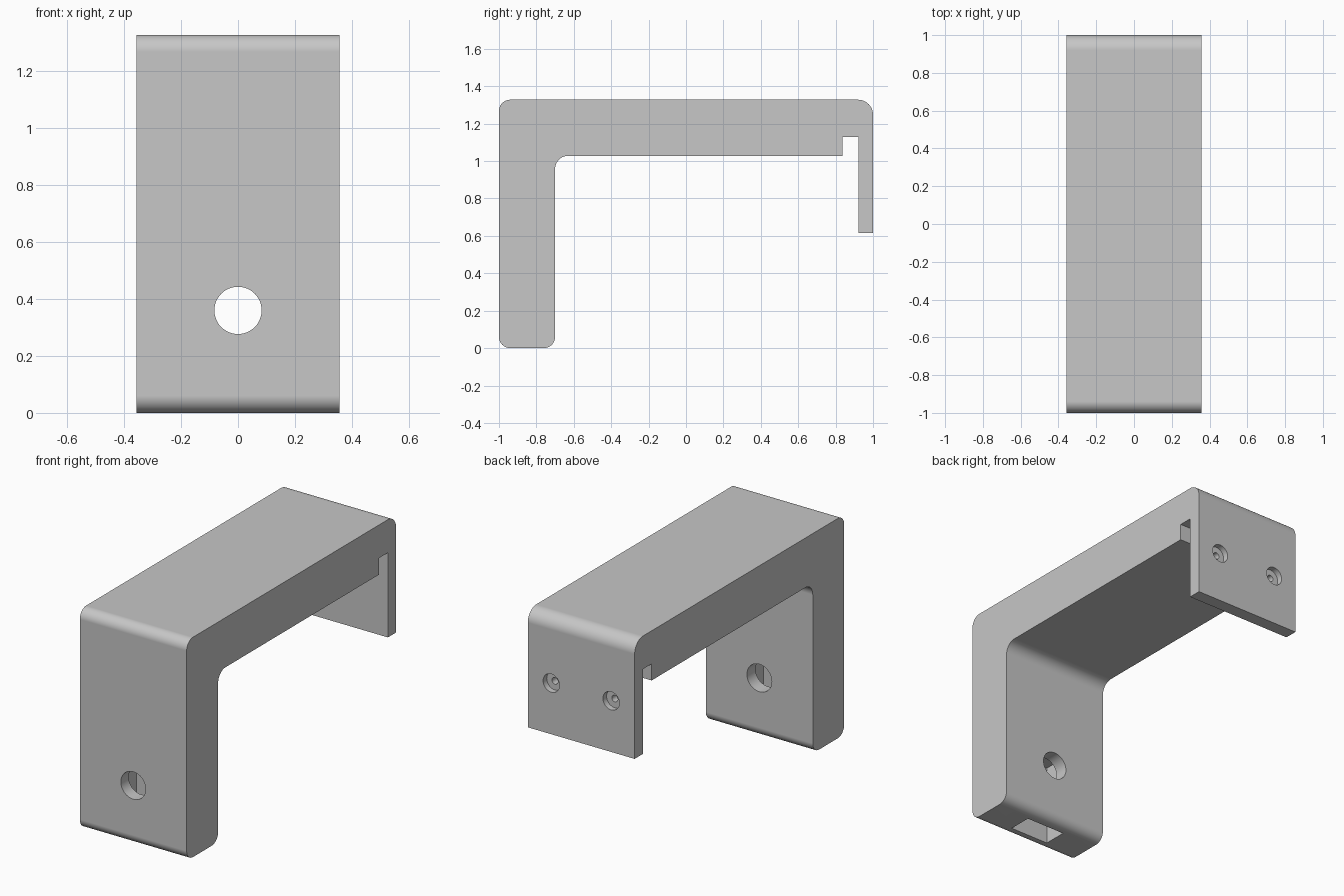
import bpy, bmesh
from math import radians, pi
from mathutils import Vector, Matrix

cube = bpy.data.objects.get("Cube")
if cube:
    bpy.data.objects.remove(cube, do_unlink=True)

HALF_WIDTH = 0.357
HEIGHT = 1.328

grey = bpy.data.materials.new("plain grey")
grey.use_nodes = True
colour = (0.57, 0.57, 0.57, 1)
grey.diffuse_color = colour
grey.node_tree.nodes["Principled BSDF"].inputs["Base Color"].default_value = colour


def make_object(name, bm):
    bmesh.ops.recalc_face_normals(bm, faces=bm.faces)
    mesh = bpy.data.meshes.new(name)
    bm.to_mesh(mesh)
    bm.free()
    mesh.materials.append(grey)
    obj = bpy.data.objects.new(name, mesh)
    bpy.context.collection.objects.link(obj)
    return obj


def rounded(corners, steps=10):
    """Turn (y, z, radius) right-angle corners into outline points."""
    points = []
    for i, (y, z, r) in enumerate(corners):
        p = Vector((y, z))
        if not r:
            points.append(p)
            continue
        before = (Vector(corners[i - 1][:2]) - p).normalized()
        after = (Vector(corners[(i + 1) % len(corners)][:2]) - p).normalized()
        centre = p + (before + after) * r
        for s in range(steps + 1):
            turn = Matrix.Rotation(0, 2)
            a = pi / 2 * s / steps
            from math import sin, cos
            points.append(centre - after * r * cos(a) - before * r * sin(a))
    return points


def box_cutter(x, y, z):
    bm = bmesh.new()
    size = [b - a for a, b in (x, y, z)]
    middle = [(a + b) / 2 for a, b in (x, y, z)]
    bmesh.ops.create_cube(bm, size=1, matrix=Matrix.Translation(middle) @ Matrix.Diagonal((*size, 1)))
    return make_object("pocket_cutter", bm)


def hole_cutter(x, z, radius, y0, y1):
    bm = bmesh.new()
    place = Matrix.Translation((x, (y0 + y1) / 2, z)) @ Matrix.Rotation(pi / 2, 4, 'X')
    bmesh.ops.create_cone(bm, cap_ends=True, segments=48, radius1=radius,
                          radius2=radius, depth=y1 - y0, matrix=place)
    return make_object("hole_cutter", bm)


# Hooked bracket: front leg, top beam, slot and thin back plate in one profile
outline = rounded([
    (-1, 0, 0.06), (-1, HEIGHT, 0.06), (1, HEIGHT, 0.08),
    (1, 0.616, 0), (0.921, 0.616, 0), (0.921, 1.128, 0),
    (0.838, 1.128, 0), (0.838, 1.028, 0),
    (-0.7, 1.028, 0.07), (-0.7, 0, 0.06),
])
bm = bmesh.new()
side = bm.faces.new([bm.verts.new((-HALF_WIDTH, p.x, p.y)) for p in outline])
extruded = bmesh.ops.extrude_face_region(bm, geom=[side])
moved = [v for v in extruded["geom"] if isinstance(v, bmesh.types.BMVert)]
bmesh.ops.translate(bm, verts=moved, vec=(2 * HALF_WIDTH, 0, 0))
bracket = make_object("hooked_bracket", bm)

# Nut pocket in the leg's underside and the bolt hole across it
cutters = [
    box_cutter((-0.13, 0.13), (-0.925, -0.782), (-0.1, 0.49)),
    hole_cutter(0, 0.36, 0.083, -1.1, -0.6),
]
# Counterbored screw holes in the back plate
for x in (-0.2, 0.2):
    cutters.append(hole_cutter(x, 0.925, 0.055, 0.965, 1.1))
    cutters.append(hole_cutter(x, 0.925, 0.02, 0.85, 1.05))

bpy.context.view_layer.objects.active = bracket
bracket.select_set(True)
for cutter in cutters:
    cut = bracket.modifiers.new("cut", 'BOOLEAN')
    cut.operation = 'DIFFERENCE'
    cut.solver = 'EXACT'
    cut.object = cutter
    bpy.ops.object.modifier_apply(modifier=cut.name)
    bpy.data.objects.remove(cutter, do_unlink=True)

# Smooth fillets with crisp edges and flat faces
bpy.ops.object.shade_smooth_by_angle(angle=radians(30))
weighted = bracket.modifiers.new("weighted normals", 'WEIGHTED_NORMAL')
weighted.keep_sharp = True
